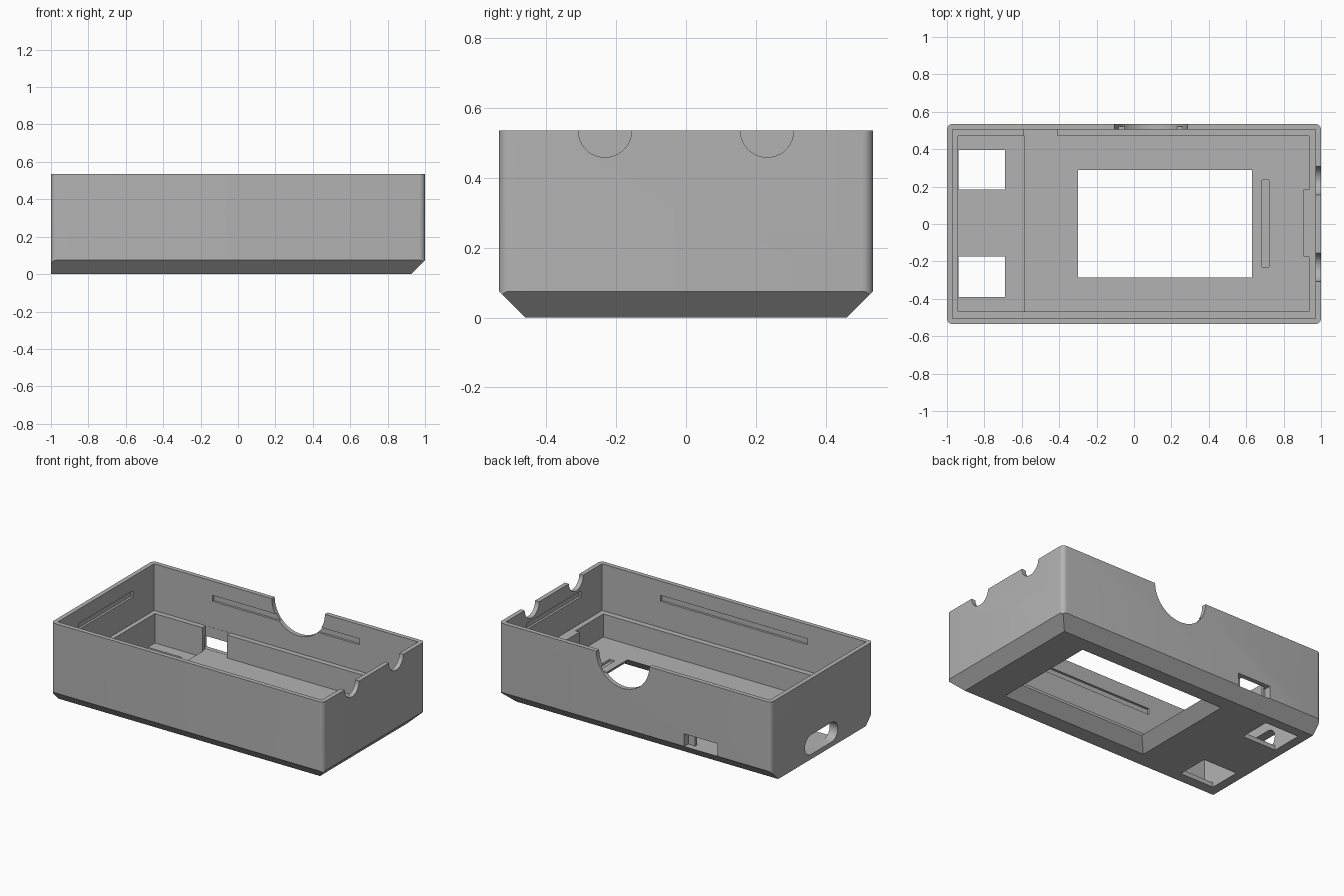
import bpy, bmesh, math
from mathutils import Vector

old = bpy.data.objects.get("Cube")
if old:
    bpy.data.objects.remove(old, do_unlink=True)

HX, HY, H = 1.0, 0.535, 0.535     # half length, half width, height
CH = 0.075                        # bottom chamfer
LEDGE, FLOOR, THIN = 0.225, 0.072, 0.03

grey = bpy.data.materials.new("matte grey plastic")
grey.use_nodes = True
colour = (0.45, 0.45, 0.45, 1)
grey.diffuse_color = colour
grey.node_tree.nodes["Principled BSDF"].inputs["Base Color"].default_value = colour


def finish(name, bm):
    bmesh.ops.recalc_face_normals(bm, faces=bm.faces)
    mesh = bpy.data.meshes.new(name)
    bm.to_mesh(mesh)
    bm.free()
    mesh.materials.append(grey)
    ob = bpy.data.objects.new(name, mesh)
    bpy.context.collection.objects.link(ob)
    return ob


cutters = []


def loft(name, ring_a, ring_b):
    """Closed solid between two matching rings of points."""
    bm = bmesh.new()
    a = [bm.verts.new(p) for p in ring_a]
    b = [bm.verts.new(p) for p in ring_b]
    bm.faces.new(a)
    bm.faces.new(b)
    for i in range(len(a)):
        j = (i + 1) % len(a)
        bm.faces.new((a[i], a[j], b[j], b[i]))
    ob = finish(name, bm)
    ob.hide_render = True
    cutters.append(ob)


def prism(name, axis, outline, low, high):
    """Extrude a 2D outline along x, y or z."""
    place = {"x": lambda u, v, w: (w, u, v),
             "y": lambda u, v, w: (u, w, v),
             "z": lambda u, v, w: (u, v, w)}[axis]
    loft(name, [place(u, v, low) for u, v in outline],
         [place(u, v, high) for u, v in outline])


def rect(u0, u1, v0, v1):
    return [(u0, v0), (u1, v0), (u1, v1), (u0, v1)]


def box(name, x0, x1, y0, y1, z0, z1):
    prism(name, "z", rect(x0, x1, y0, y1), z0, z1)


def arc(cu, cv, r, start, end, n):
    return [(cu + r * math.cos(math.radians(start + (end - start) * i / n)),
             cv + r * math.sin(math.radians(start + (end - start) * i / n)))
            for i in range(n + 1)]


# Outer shell: rounded upright corners, three chamfered bottom edges
bm = bmesh.new()
bmesh.ops.create_cube(bm, size=1)
for v in bm.verts:
    v.co = Vector((v.co.x * 2 * HX, v.co.y * 2 * HY, (v.co.z + 0.5) * H))
upright = [e for e in bm.edges if abs(e.verts[0].co.z - e.verts[1].co.z) > 0.1]
bmesh.ops.bevel(bm, geom=upright, offset=0.03, segments=6, profile=0.5,
                affect="EDGES")
for nx, ny, reach in ((1, 0, HX), (0, 1, HY), (0, -1, HY)):
    cut = bmesh.ops.bisect_plane(
        bm, geom=bm.verts[:] + bm.edges[:] + bm.faces[:],
        plane_co=(nx * reach, ny * reach, CH), plane_no=(nx, ny, -1),
        clear_outer=True)
    rim = [g for g in cut["geom_cut"] if isinstance(g, bmesh.types.BMEdge)]
    bmesh.ops.holes_fill(bm, edges=rim, sides=0)
shell = finish("case_shell", bm)

# Upper cavity, then the lower cavity with port recess and end block
box("upper_cavity", -0.97, 0.97, -0.505, 0.505, LEDGE, H + 0.2)
prism("lower_cavity", "z",
      [(-0.94, -0.467), (0.935, -0.467), (0.935, -0.175), (0.905, -0.175),
       (0.905, 0.185), (0.935, 0.185), (0.935, 0.47), (-0.41, 0.47),
       (-0.41, 0.504), (-0.59, 0.504), (-0.59, 0.47), (-0.94, 0.47)],
      FLOOR, LEDGE + 0.1)
box("deep_compartment", -0.94, -0.585, -0.467, 0.47, THIN, LEDGE + 0.05)

# Screen window widening towards the outside
def window_ring(grow, z):
    return [(x, y, z) for x, y in rect(-0.3 - grow, 0.63 + grow,
                                       -0.285 - grow, 0.29 + grow)]


loft("screen_window", window_ring(FLOOR + 0.02, -0.02), window_ring(0, FLOOR))
box("screen_window_top", -0.3, 0.63, -0.285, 0.29, FLOOR - 0.002, 0.15)
box("floor_groove", 0.685, 0.722, -0.23, 0.235, FLOOR - 0.015, 0.15)

# Button windows in the floor
for y0, y1 in ((0.185, 0.395), (-0.39, -0.175)):
    box("button_window", -0.939, -0.69, y0, y1, -0.1, 0.15)

# Side port, end slot, and rim notches
box("side_port", -0.605, -0.36, 0.49, 0.7, FLOOR + 0.001, 0.158)
prism("end_slot", "x", arc(0.115, 0.097, 0.065, -90, 90, 12)
      + arc(-0.1, 0.097, 0.065, 90, 270, 12), -1.1, -0.9)
prism("large_notch", "y", arc(0.09, H, 0.195, 180, 360, 32)
      + [(0.285, H + 0.1), (-0.105, H + 0.1)], 0.45, 0.7)
for y in (-0.232, 0.232):
    prism("cable_notch", "x", arc(y, H, 0.076, 180, 360, 24)
          + [(y + 0.076, H + 0.1), (y - 0.076, H + 0.1)], 0.9, 1.1)

# Snap grooves inside all four walls
for s in (-1, 1):
    box("long_groove", -0.54, 0.54, *sorted((s * 0.48, s * 0.52)), 0.40, 0.44)
    box("short_groove", *sorted((s * 0.94, s * 0.985)), -0.285, 0.285, 0.40, 0.44)

# Carve the shell, keep the result and drop the cutters
for c in cutters:
    mod = shell.modifiers.new(c.name, "BOOLEAN")
    mod.operation = "DIFFERENCE"
    mod.solver = "EXACT"
    mod.object = c
bpy.context.view_layer.update()
graph = bpy.context.evaluated_depsgraph_get()
carved = bpy.data.meshes.new_from_object(shell.evaluated_get(graph))
shell.modifiers.clear()
shell.data = carved
carved.materials.clear()
carved.materials.append(grey)
for c in cutters:
    bpy.data.objects.remove(c, do_unlink=True)

# Smooth the rounded corners and notches, keep the edges sharp
for ob in bpy.context.selected_objects:
    ob.select_set(False)
shell.select_set(True)
bpy.context.view_layer.objects.active = shell
bpy.ops.object.shade_smooth_by_angle(angle=math.radians(30))
